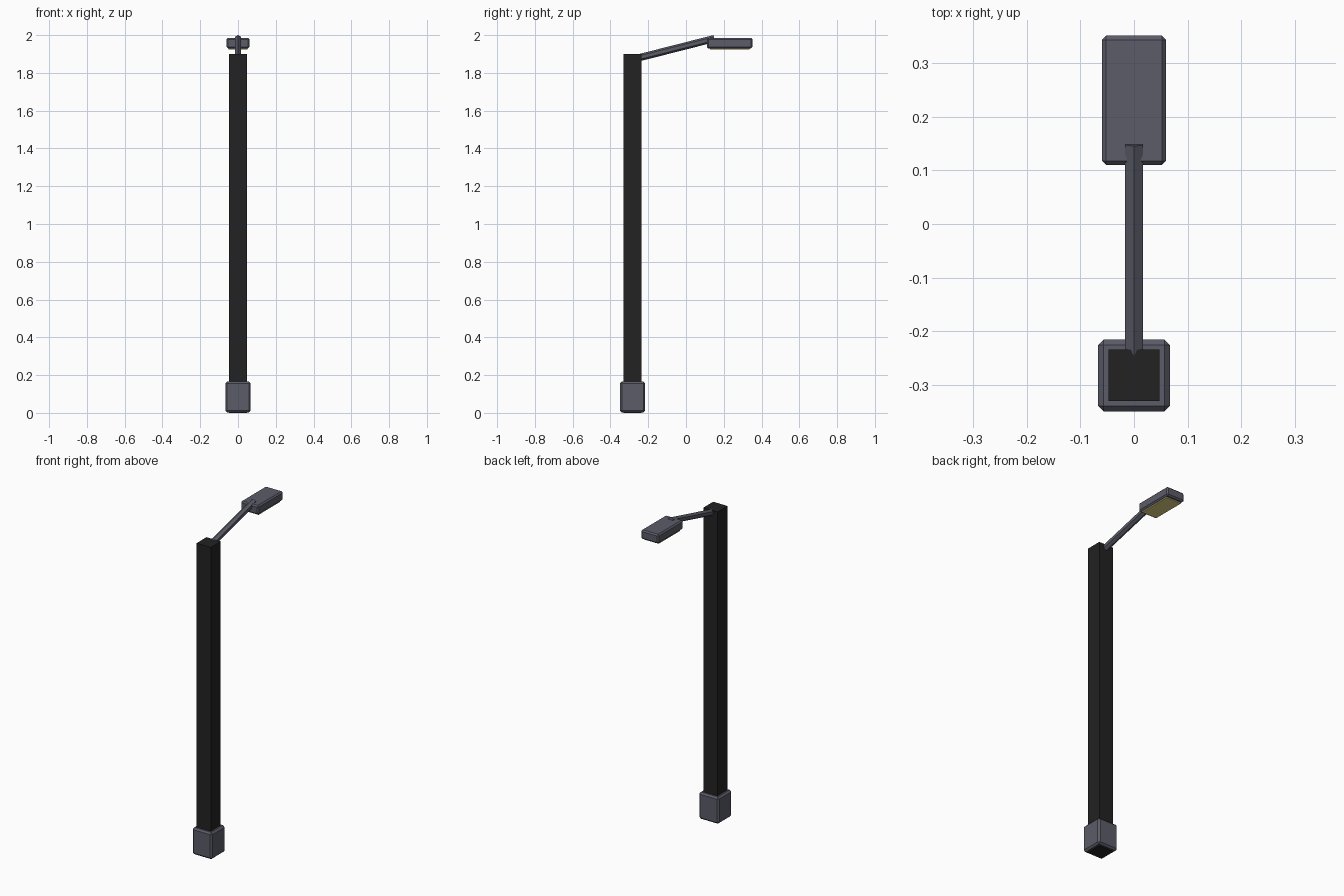
import bpy, bmesh
from mathutils import Vector

if "Cube" in bpy.data.objects:
    bpy.data.objects.remove(bpy.data.objects["Cube"])


def material(name, rgb):
    m = bpy.data.materials.new(name)
    m.diffuse_color = (*rgb, 1.0)
    m.use_nodes = True
    m.node_tree.nodes["Principled BSDF"].inputs["Base Color"].default_value = m.diffuse_color
    return m


grey = material("slate_grey", (0.105, 0.107, 0.14))
black = material("near_black", (0.016, 0.016, 0.016))
yellow = material("warm_light", (0.9, 0.75, 0.27))


def finish(bm, name, mat):
    bmesh.ops.recalc_face_normals(bm, faces=bm.faces[:])
    mesh = bpy.data.meshes.new(name)
    bm.to_mesh(mesh)
    bm.free()
    mesh.materials.append(mat)
    ob = bpy.data.objects.new(name, mesh)
    bpy.context.collection.objects.link(ob)
    return ob


def box(name, lo, hi, mat, bevel=0.0):
    lo, hi = Vector(lo), Vector(hi)
    bm = bmesh.new()
    bmesh.ops.create_cube(bm, size=1.0)
    for v in bm.verts:
        v.co = (lo + hi) / 2 + v.co * (hi - lo)
    if bevel:
        bmesh.ops.bevel(bm, geom=bm.edges[:], offset=bevel, segments=1,
                        profile=0.5, affect='EDGES')
    return finish(bm, name, mat)


# Square pole running down through the chamfered foot
box("pole", (-0.048, -0.331, 0.0), (0.048, -0.235, 1.9), black)
box("foot", (-0.067, -0.35, 0.003), (0.067, -0.216, 0.166), grey, 0.01)

# Six-sided sloping arm, ridge upward
start, end = Vector((0, -0.25, 1.88)), Vector((0, 0.15, 1.9816))
axis = end - start
bm = bmesh.new()
bmesh.ops.create_cone(bm, cap_ends=True, segments=6, radius1=0.019,
                      radius2=0.019, depth=axis.length)
top = max(bm.verts, key=lambda v: v.co.y)
ridge_on_y = abs(top.co.x) < 1e-4
direction = axis.normalized()
side = Vector((1, 0, 0))
up = side.cross(direction)
for v in bm.verts:
    a, b = (v.co.x, v.co.y) if ridge_on_y else (v.co.y, v.co.x)
    v.co = (start + end) / 2 + side * a + up * b + direction * v.co.z
finish(bm, "arm", grey)

# Lamp head with light panel beneath
box("lamp_head", (-0.06, 0.11, 1.93), (0.06, 0.352, 1.986), grey, 0.008)
box("light_panel", (-0.05, 0.127, 1.924), (0.05, 0.335, 1.9325), yellow)
